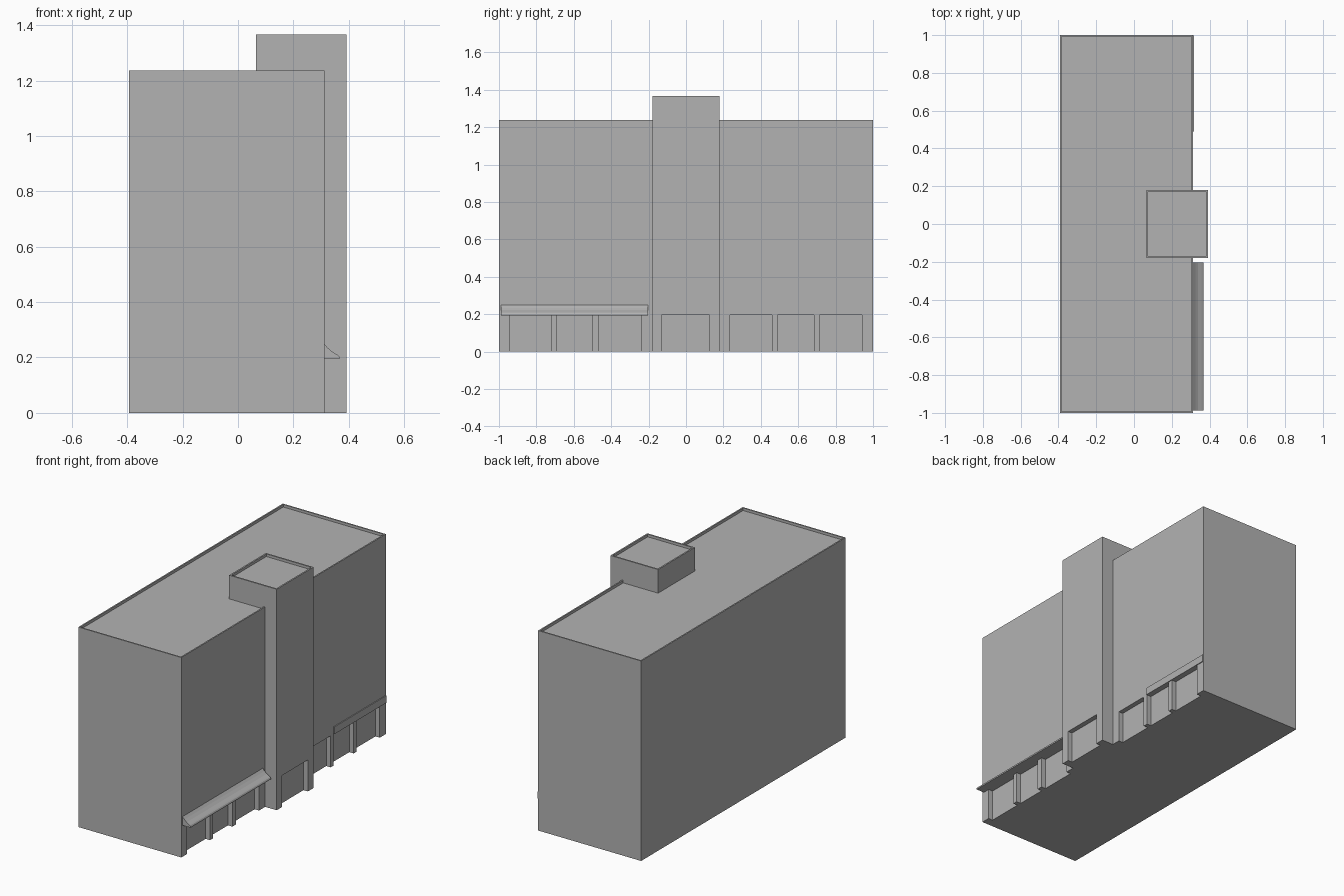
import bpy, bmesh
from mathutils import Vector

cube = bpy.data.objects.get("Cube")
if cube:
    bpy.data.objects.remove(cube, do_unlink=True)

grey = bpy.data.materials.new("plain_grey")
grey.use_nodes = True
grey.diffuse_color = (0.45, 0.45, 0.45, 1)
grey.node_tree.nodes["Principled BSDF"].inputs["Base Color"].default_value = (0.45, 0.45, 0.45, 1)


def finish(name, bm):
    bmesh.ops.recalc_face_normals(bm, faces=bm.faces)
    mesh = bpy.data.meshes.new(name)
    bm.to_mesh(mesh)
    bm.free()
    mesh.materials.append(grey)
    ob = bpy.data.objects.new(name, mesh)
    bpy.context.collection.objects.link(ob)
    return ob


def box(name, x, y, z, rim=0):
    """Box from ranges; a rim sinks the top to leave a parapet."""
    bm = bmesh.new()
    bmesh.ops.create_cube(bm, size=1)
    for v in bm.verts:
        v.co = Vector([r[0] if c < 0 else r[1] for c, r in zip(v.co, (x, y, z))])
    if rim:
        bm.normal_update()
        top = [f for f in bm.faces if f.normal.z > 0.9]
        bmesh.ops.inset_region(bm, faces=top, thickness=rim)
        bmesh.ops.inset_region(bm, faces=top, thickness=0, depth=-0.016)
    return finish(name, bm)


def cut_openings(wall, face_x, spans):
    """Cut shopfront recesses into the wall at ground level."""
    for a, b in spans:
        cutter = box("opening_cutter", (face_x - 0.03, face_x + 0.05), (a, b), (-0.05, 0.195))
        cutter.hide_render = True
        mod = wall.modifiers.new("opening", 'BOOLEAN')
        mod.operation = 'DIFFERENCE'
        mod.solver = 'EXACT'
        mod.object = cutter
        bpy.context.view_layer.objects.active = wall
        bpy.ops.object.modifier_apply(modifier=mod.name)
        bpy.data.objects.remove(cutter, do_unlink=True)


# Main block and stair tower
block = box("main_block", (-0.393, 0.312), (-1, 1), (0, 1.237), 0.012)
cut_openings(block, 0.312, [(-0.945, -0.72), (-0.69, -0.5), (-0.465, -0.24),
                            (0.235, 0.46), (0.49, 0.685), (0.715, 0.94)])
tower = box("stair_tower", (0.065, 0.391), (-0.18, 0.18), (0, 1.367), 0.013)
cut_openings(tower, 0.391, [(-0.13, 0.125)])

# Flat sign board over the rear shopfronts
box("sign_board", (0.31, 0.317), (0.49, 0.998), (0.195, 0.24))

# Curved awning over the front shopfronts
profile = [(0.31, 0.194), (0.31, 0.25), (0.325, 0.234), (0.34, 0.221),
           (0.357, 0.211), (0.364, 0.206), (0.367, 0.2), (0.367, 0.194)]
bm = bmesh.new()
end = bm.faces.new([bm.verts.new((x, -0.988, z)) for x, z in profile])
ext = bmesh.ops.extrude_face_region(bm, geom=[end], use_keep_orig=True)
bmesh.ops.translate(bm, vec=(0, 0.785, 0),
                    verts=[g for g in ext["geom"] if isinstance(g, bmesh.types.BMVert)])
finish("awning", bm)
